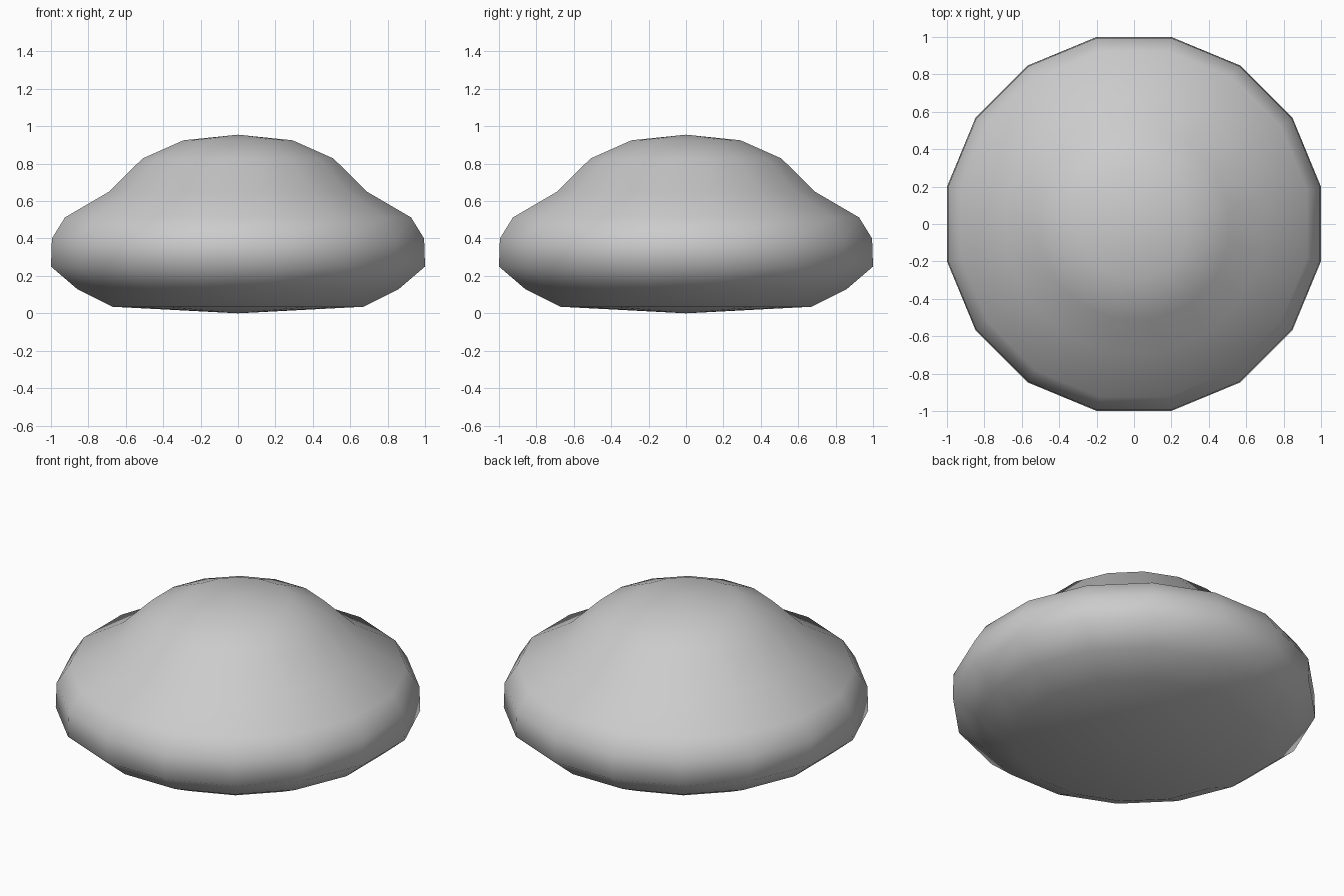
import bpy, bmesh, math

if "Cube" in bpy.data.objects:
    bpy.data.objects.remove(bpy.data.objects["Cube"])

SIDES = 16
# Profile: half-width seen from the front, height
PROFILE = [(0.67, 0.035), (0.86, 0.13), (1.0, 0.25), (0.995, 0.40), (0.925, 0.513),
           (0.69, 0.65), (0.51, 0.828), (0.292, 0.925)]
BOTTOM, TOP = 0.0, 0.955

bm = bmesh.new()
scale = 1 / math.cos(math.pi / SIDES)


def ring(r, z):
    return [bm.verts.new((r * scale * math.cos((i + 0.5) * math.tau / SIDES),
                          r * scale * math.sin((i + 0.5) * math.tau / SIDES), z))
            for i in range(SIDES)]


# Domed body turned around the vertical axis
rings = [ring(r, z) for r, z in PROFILE]
bottom = bm.verts.new((0, 0, BOTTOM))
top = bm.verts.new((0, 0, TOP))
for i in range(SIDES):
    j = (i + 1) % SIDES
    for a, b in zip(rings, rings[1:]):
        bm.faces.new((a[i], a[j], b[j], b[i]))
    # Shallow cones close the underside and the crown
    bm.faces.new((bottom, rings[0][j], rings[0][i]))
    bm.faces.new((top, rings[-1][i], rings[-1][j]))
for f in bm.faces:
    f.smooth = True
bmesh.ops.recalc_face_normals(bm, faces=bm.faces)

mesh = bpy.data.meshes.new("domed_body")
bm.to_mesh(mesh)
bm.free()
body = bpy.data.objects.new("domed_body", mesh)
bpy.context.collection.objects.link(body)
